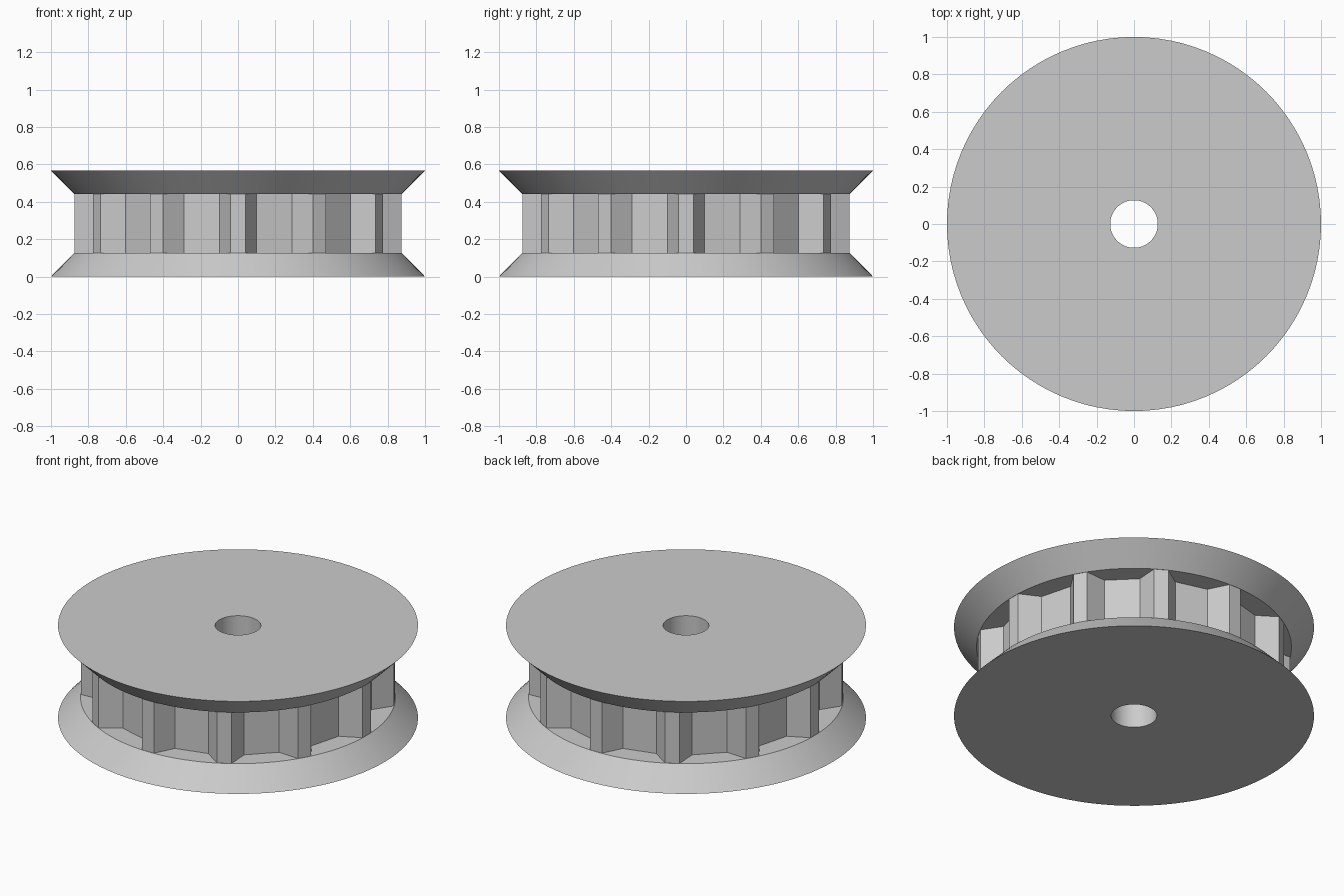
import bpy, bmesh
from math import sin, cos, tau

if "Cube" in bpy.data.objects:
    bpy.data.objects.remove(bpy.data.objects["Cube"])

BORE, RIM, HUB = 0.127, 1.0, 0.875
LOW, HIGH, TOP = 0.127, 0.441, 0.567
SEGMENTS, TEETH = 96, 12

grey = bpy.data.materials.new("light grey")
grey.use_nodes = True
colour = (0.6, 0.6, 0.6, 1)
grey.diffuse_color = colour
grey.node_tree.nodes["Principled BSDF"].inputs["Base Color"].default_value = colour


def circle(radius):
    return [(radius * cos(tau * i / SEGMENTS), radius * sin(tau * i / SEGMENTS))
            for i in range(SEGMENTS)]


def gear_outline():
    tooth = [(-0.10, 0.753), (-0.04, 0.873), (0.04, 0.873), (0.10, 0.753)]
    points = []
    for i in range(TEETH):
        a = -tau * i / TEETH
        points += [(x * cos(a) - y * sin(a), x * sin(a) + y * cos(a)) for x, y in tooth]
    return points


def bored_solid(name, bottom, top, z0, z1):
    """Solid between two outlines, with a round hole through the middle."""
    bm = bmesh.new()
    caps = [[], []]
    for lower, upper in ((bottom, top), (circle(BORE), circle(BORE))):
        rings = [[bm.verts.new((x, y, z)) for x, y in outline]
                 for outline, z in ((lower, z0), (upper, z1))]
        n = len(lower)
        for i in range(n):
            j = (i + 1) % n
            bm.faces.new((rings[0][i], rings[0][j], rings[1][j], rings[1][i]))
            for cap, ring in zip(caps, rings):
                cap.append(bm.edges.get((ring[i], ring[j])))
    for cap in caps:
        bmesh.ops.triangle_fill(bm, edges=cap, use_beauty=True)
    bmesh.ops.recalc_face_normals(bm, faces=bm.faces)
    mesh = bpy.data.meshes.new(name)
    bm.to_mesh(mesh)
    bm.free()
    mesh.materials.append(grey)
    obj = bpy.data.objects.new(name, mesh)
    bpy.context.collection.objects.link(obj)
    bpy.ops.object.select_all(action="DESELECT")
    obj.select_set(True)
    bpy.context.view_layer.objects.active = obj
    bpy.ops.object.shade_smooth_by_angle(angle=0.5)


# Bevelled flanges either side of the toothed ring
bored_solid("lower_flange", circle(RIM), circle(HUB), 0, LOW)
bored_solid("toothed_ring", gear_outline(), gear_outline(), LOW, HIGH)
bored_solid("upper_flange", circle(HUB), circle(RIM), HIGH, TOP)
